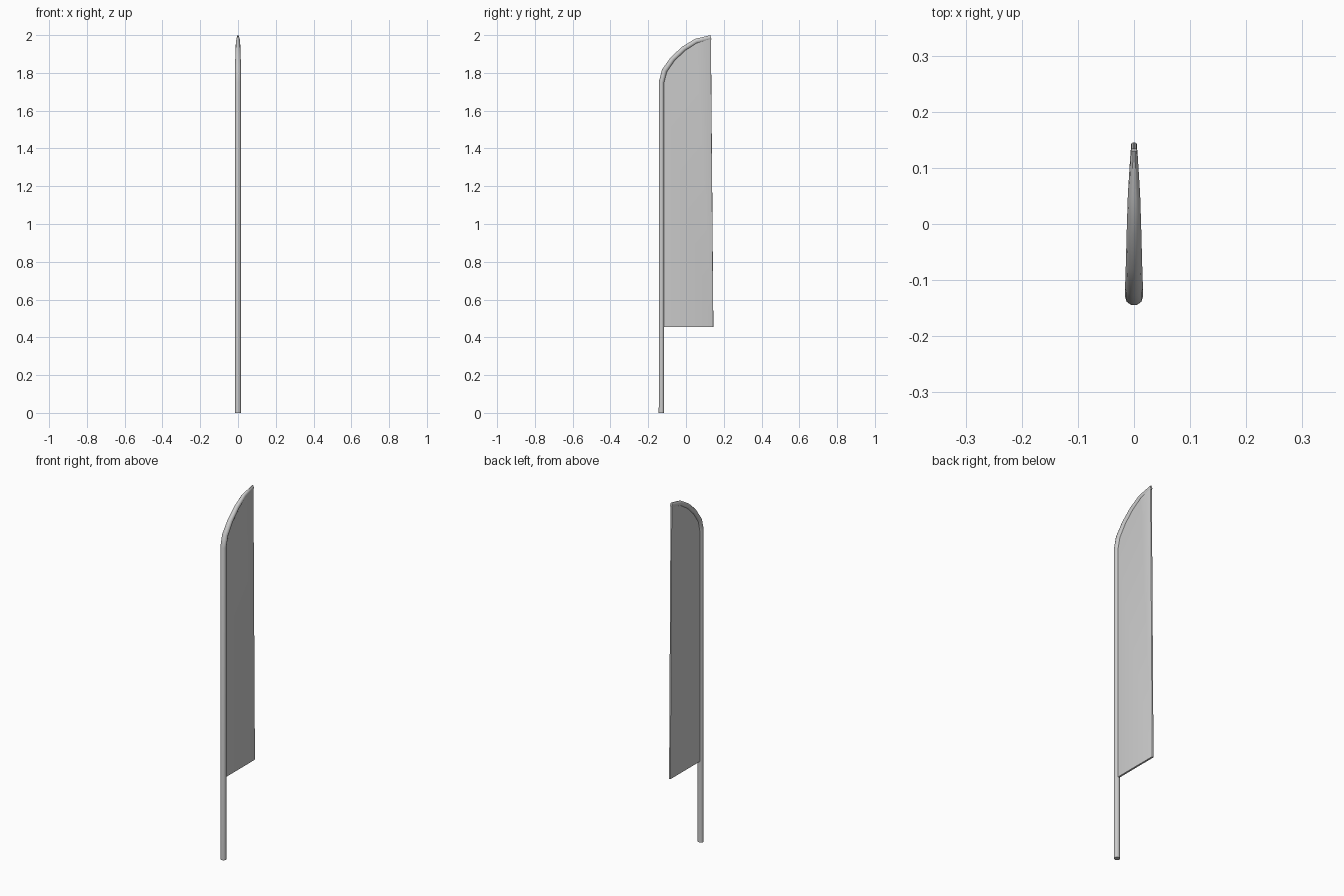
import bpy, bmesh, math
from mathutils import Vector

if "Cube" in bpy.data.objects:
    bpy.data.objects.remove(bpy.data.objects["Cube"])


def make_object(name, bm, angle):
    bmesh.ops.recalc_face_normals(bm, faces=bm.faces)
    mesh = bpy.data.meshes.new(name)
    bm.to_mesh(mesh)
    bm.free()
    ob = bpy.data.objects.new(name, mesh)
    bpy.context.collection.objects.link(ob)
    bpy.ops.object.select_all(action='DESELECT')
    ob.select_set(True)
    bpy.context.view_layer.objects.active = ob
    bpy.ops.object.shade_smooth_by_angle(angle=math.radians(angle))
    return ob


# Pole centreline: (y, z, half width in x, half depth in the bend plane)
path = [(-0.13, 0, .016, .015), (-0.13, 1.75, .016, .015),
        (-0.114, 1.812, .016, .015), (-0.070, 1.874, .0145, .0145),
        (-0.012, 1.928, .013, .014), (0.052, 1.968, .011, .0135),
        (0.132, 1.988, .006, .0125)]
SIDES = 10

# Bent pole: flattened rings swept along the path
bm = bmesh.new()
rings = []
for i, (y, z, rx, rn) in enumerate(path):
    a, b = path[max(i - 1, 0)], path[min(i + 1, len(path) - 1)]
    d = Vector((0, b[0] - a[0], b[1] - a[1])).normalized()
    if i == 1:
        d = Vector((0, 0.1, 1)).normalized()
    n = Vector((0, d.z, -d.y))
    ring = []
    for k in range(SIDES):
        t = 2 * math.pi * (k + 0.5) / SIDES
        ring.append(bm.verts.new(Vector((rx * math.sin(t), y, z)) + n * rn * math.cos(t)))
    rings.append(ring)
for r0, r1 in zip(rings, rings[1:]):
    for k in range(SIDES):
        m = (k + 1) % SIDES
        bm.faces.new((r0[k], r0[m], r1[m], r1[k]))
bm.faces.new(rings[0])
bm.faces.new(rings[-1])
make_object("pole", bm, 40)

# Banner panel: follows the pole centreline, with a slightly flared free edge
outline = [(-0.13, 0.455)] + [(p[0], p[1]) for p in path[1:]] + [(0.145, 0.455)]
HALF = 0.005
bm = bmesh.new()
face = bm.faces.new([bm.verts.new((-HALF, y, z)) for y, z in outline])
ext = bmesh.ops.extrude_face_region(bm, geom=[face])
bmesh.ops.translate(bm, vec=(2 * HALF, 0, 0),
                    verts=[v for v in ext["geom"] if isinstance(v, bmesh.types.BMVert)])
# Rounded hem along the free edge
hem = [e for e in bm.edges
       if all(v.co.y > 0.12 for v in e.verts)
       and abs(e.verts[0].co.z - e.verts[1].co.z) > 1]
bmesh.ops.bevel(bm, geom=hem, offset=0.003, segments=2, affect='EDGES', profile=0.5)
make_object("banner", bm, 30)
